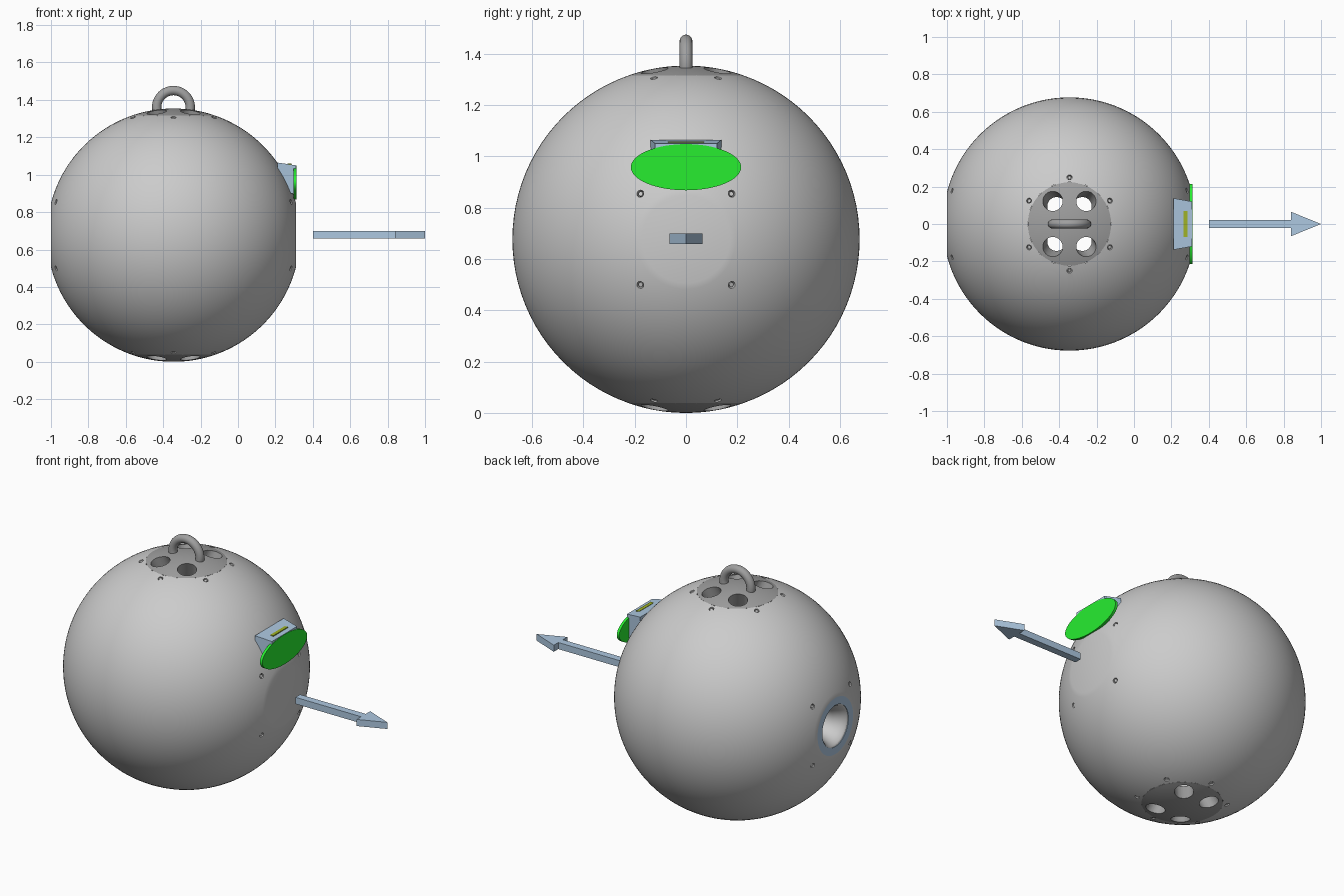
import bpy, bmesh
from math import sin, cos, pi, radians, asin, sqrt
from mathutils import Matrix, Vector

if "Cube" in bpy.data.objects:
    bpy.data.objects.remove(bpy.data.objects["Cube"])

R = 0.677                              # hull radius
C = Vector((-0.345, 0, R))             # hull centre


def material(name, col):
    m = bpy.data.materials.new(name)
    m.diffuse_color = (*col, 1)
    m.use_nodes = True
    m.node_tree.nodes["Principled BSDF"].inputs["Base Color"].default_value = m.diffuse_color
    return m


blue = material("steel_blue", (0.42, 0.58, 0.75))
green = material("signal_green", (0.02, 0.85, 0.03))
olive = material("olive", (0.35, 0.45, 0.02))
dark = material("dark_grey", (0.35, 0.35, 0.35))


def finish(name, bm, mat=None, loc=C):
    bmesh.ops.recalc_face_normals(bm, faces=bm.faces)
    me = bpy.data.meshes.new(name)
    bm.to_mesh(me)
    bm.free()
    ob = bpy.data.objects.new(name, me)
    ob.location = loc
    bpy.context.collection.objects.link(ob)
    if mat:
        me.materials.append(mat)
    return ob


def activate(ob):
    bpy.ops.object.select_all(action='DESELECT')
    ob.select_set(True)
    bpy.context.view_layer.objects.active = ob


def smooth(ob, deg=35):
    activate(ob)
    bpy.ops.object.shade_smooth_by_angle(angle=radians(deg))


def cut(ob, cutters):
    activate(ob)
    for c in cutters:
        m = ob.modifiers.new("cut", 'BOOLEAN')
        m.operation, m.solver, m.object = 'DIFFERENCE', 'EXACT', c
        bpy.ops.object.modifier_apply(modifier=m.name)
        bpy.data.objects.remove(c)


def lathe(name, pts, steps=96, matrix=Matrix(), closed=False, mat=None):
    """Spin (radius, height) points about z, then apply matrix."""
    bm = bmesh.new()
    vs = [bm.verts.new((r, 0, z)) for r, z in pts]
    es = [bm.edges.new(p) for p in zip(vs, vs[1:])]
    if closed:
        es.append(bm.edges.new((vs[-1], vs[0])))
    bmesh.ops.spin(bm, geom=vs + es, cent=(0, 0, 0), axis=(0, 0, 1), angle=2 * pi, steps=steps)
    bmesh.ops.remove_doubles(bm, verts=bm.verts, dist=1e-5)
    bm.transform(matrix)
    return finish(name, bm, mat)


def arc(r, a, b, n):
    return [(r * sin(a + (b - a) * i / n), r * cos(a + (b - a) * i / n)) for i in range(n + 1)]


def pegs(name, points, rad, start, end):
    """Cylinders along radial directions, from radius start to end."""
    bm = bmesh.new()
    for p in points:
        d = p.normalized()
        mx = Matrix.Translation(d * (start + end) / 2) @ d.to_track_quat('Z', 'Y').to_matrix().to_4x4()
        bmesh.ops.create_cone(bm, cap_ends=True, segments=16, radius1=rad, radius2=rad,
                              depth=end - start, matrix=mx)
    return finish(name, bm)


# Hull: hollow ball spun about x, flat at both ends, flared port on the left
to_x = Matrix.Rotation(pi / 2, 4, 'Y')
a = asin(0.171 / R)
port = [(0.125, -0.652), (0.115, -0.645), (0.1, -0.62), (0.083, -0.58), (0.075, -0.53), (0.085, -0.53)]
inner = 0.6
hull = lathe("hull", [(0, 0.655)] + arc(R, a, pi - a, 72) + port
             + arc(inner, pi - asin(0.11 / inner), 0, 40), matrix=to_x)
lathe("port_ring", [(0.125, -0.65), (0.17, -0.65), (0.17, -0.655), (0.125, -0.655)],
      matrix=to_x, closed=True, mat=blue)

# Bolt positions: six round each cap, four round each flat
bolts = [Vector((0.25 * cos(t), 0.25 * sin(t), s * sqrt(R * R - 0.0625)))
         for s in (-1, 1) for t in (pi / 6 + pi / 3 * i for i in range(6))]
bolts += [Vector((s * 0.628, y, z)) for s in (-1, 1) for y in (-.178, .178) for z in (-.178, .178)]
cut(hull, [pegs("cap_cutter", [Vector((0, 0, 1))], 0.225, 0.5, 0.8),
           pegs("cap_cutter_low", [Vector((0, 0, -1))], 0.225, 0.5, 0.8),
           pegs("bolt_cutter", bolts, 0.014, R - 0.025, R + 0.02)])
smooth(hull)
smooth(pegs("bolts", bolts, 0.009, R - 0.035, R - 0.004))

# End caps: domed plugs with four splayed nozzle holes
cap = lathe("top_cap", arc(R, 0, asin(0.223 / R), 12) + [(0.223, 0.565), (0, 0.565)], 64, mat=dark)
cutters = []
for sx in (-1, 1):
    for sy in (-1, 1):
        p = Vector((sx * 0.09, sy * 0.123, 0.66))
        out = Vector((p.x, p.y, 0)).normalized()
        d = out * sin(radians(25)) + Vector((0, 0, cos(radians(25))))
        bm = bmesh.new()
        bmesh.ops.create_cone(bm, cap_ends=True, segments=32, radius1=0.053, radius2=0.053, depth=0.4,
                              matrix=Matrix.Translation(p) @ d.to_track_quat('Z', 'Y').to_matrix().to_4x4())
        cutters.append(finish("nozzle_cutter", bm))
cut(cap, cutters)
smooth(cap)
low = cap.copy()
low.name = "bottom_cap"
low.rotation_euler.x = pi
bpy.context.collection.objects.link(low)

# Lifting eye
bpy.ops.mesh.primitive_torus_add(location=(C.x, 0, 1.36), rotation=(pi / 2, 0, 0), major_radius=0.09,
                                 minor_radius=0.025, major_segments=48, minor_segments=20)
eye = bpy.context.object
eye.name = "lifting_eye"
eye.data.materials.append(dark)
smooth(eye)


def prism(name, outline, vec, mat):
    """Extrude a polygon along vec."""
    bm = bmesh.new()
    f = bm.faces.new([bm.verts.new(p) for p in outline])
    top = bmesh.ops.extrude_face_region(bm, geom=[f])["geom"]
    bmesh.ops.translate(bm, vec=vec, verts=[v for v in top if isinstance(v, bmesh.types.BMVert)])
    if f.is_valid and not any(len(e.link_faces) == 1 for e in f.edges):
        pass
    else:
        bm.faces.new([v for v in f.verts]) if not f.is_valid else None
    return finish(name, bm, mat, (0, 0, 0))


# Direction arrow
half = [(0.4, 0.022), (0.84, 0.022), (0.84, 0.065), (1.0, 0)]
prism("direction_arrow", [(x, y, R - 0.018) for x, y in half + [(x, -y) for x, y in half[2::-1]]],
      (0, 0, 0.04), blue)

# Lamp: elliptical green lens on a tapered housing
lens = prism("lamp_lens", [(0.297, 0.215 * cos(t), 0.958 + 0.09 * sin(t))
                           for t in (2 * pi * i / 64 for i in range(64))], (0.016, 0, 0), green)
smooth(lens)
bm = bmesh.new()
bmesh.ops.create_cube(bm, size=1)
for v in bm.verts:
    front, top = v.co.x > 0, v.co.z > 0
    w = 0.12 if front else 0.138
    v.co = Vector((0.311 if front else 0.21, w if v.co.y > 0 else -w,
                   (1.05 if front else 1.065) if top else 0.9))
finish("lamp_housing", bm, blue, (0, 0, 0))
prism("lamp_mark", [(0.265, -0.07, 1.045), (0.285, -0.07, 1.045), (0.285, 0.07, 1.045),
                    (0.265, 0.07, 1.045)], (0, 0, 0.014), olive)
